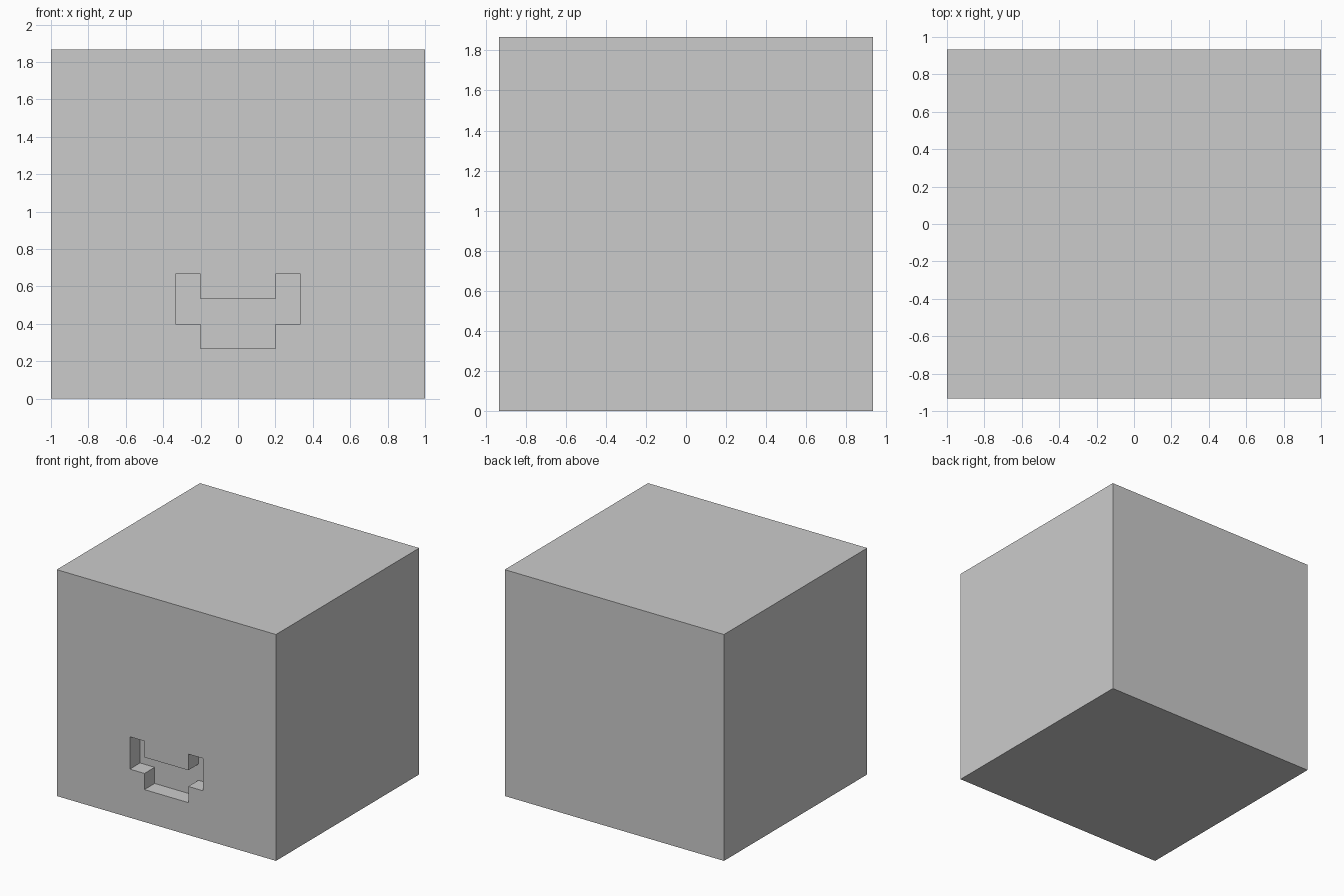
import bpy, bmesh

if "Cube" in bpy.data.objects:
    bpy.data.objects.remove(bpy.data.objects["Cube"])

P = 2 / 30                      # one block step
W, D, H = 30 * P, 28 * P, 28 * P
DEPTH = 2 * P                   # depth of the mouth recess


def extruded(name, outline, y0, y1):
    """Extrude an x-z outline from y0 to y1."""
    bm = bmesh.new()
    face = bm.faces.new([bm.verts.new((x, y0, z)) for x, z in outline])
    ext = bmesh.ops.extrude_face_region(bm, geom=[face])
    verts = [g for g in ext["geom"] if isinstance(g, bmesh.types.BMVert)]
    bmesh.ops.translate(bm, verts=verts, vec=(0, y1 - y0, 0))
    bmesh.ops.recalc_face_normals(bm, faces=bm.faces)
    mesh = bpy.data.meshes.new(name)
    bm.to_mesh(mesh)
    bm.free()
    obj = bpy.data.objects.new(name, mesh)
    bpy.context.collection.objects.link(obj)
    return obj


# Block head
head = extruded("head", [(-W/2, 0), (W/2, 0), (W/2, H), (-W/2, H)], -D/2, D/2)

# Mouth outline: right half, mirrored to the left
half = [(3*P, 4*P), (3*P, 6*P), (5*P, 6*P), (5*P, 10*P), (3*P, 10*P), (3*P, 8*P)]
outline = half + [(-x, z) for x, z in reversed(half)]
cutter = extruded("mouth_cutter", outline, -D/2 - P, -D/2 + DEPTH)
cutter.hide_render = True
cutter.hide_set(True)

# Sink the mouth into the front
cut = head.modifiers.new("mouth", 'BOOLEAN')
cut.operation = 'DIFFERENCE'
cut.solver = 'EXACT'
cut.object = cutter
